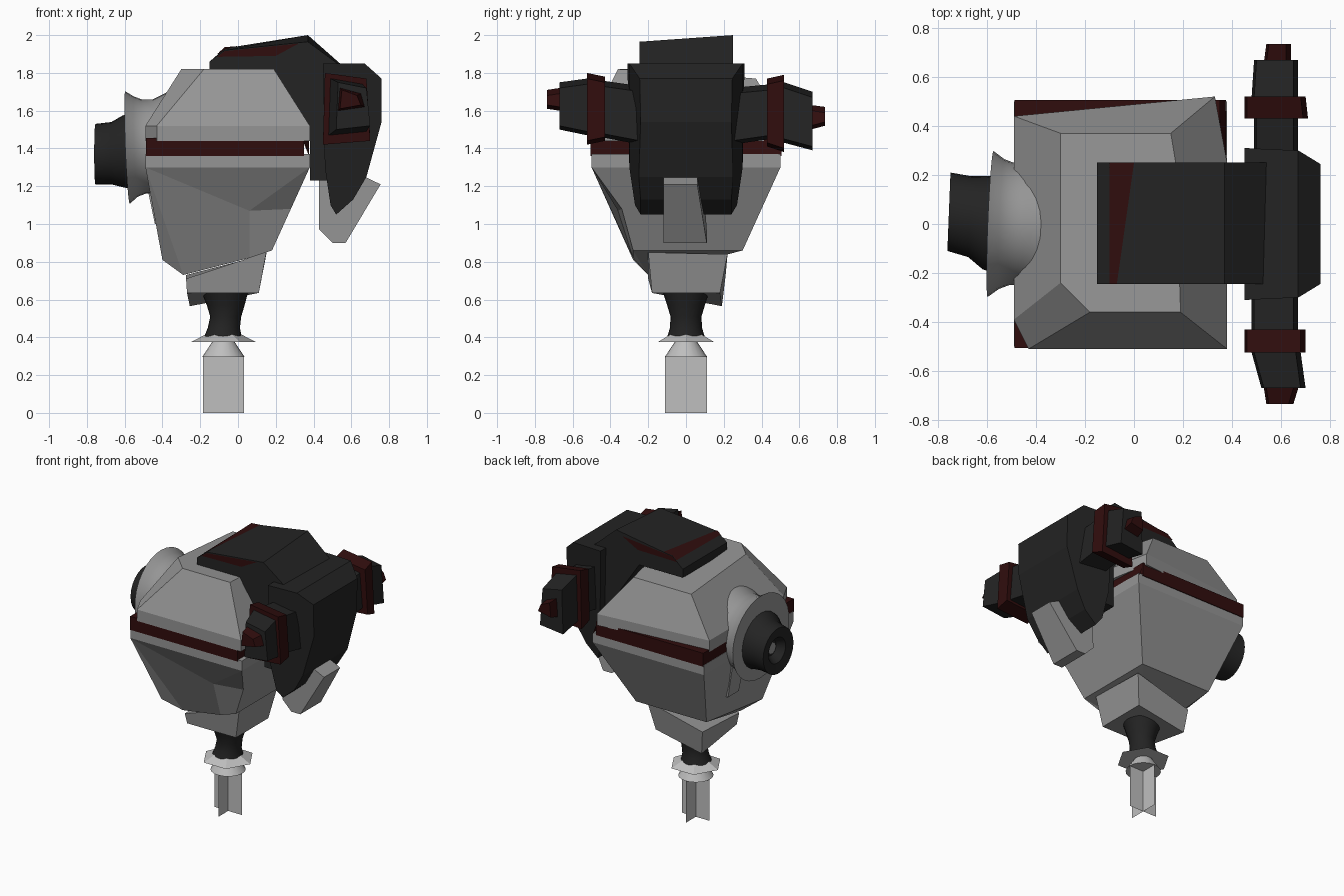
import bpy, bmesh, math
from mathutils import Vector


def material(name, r, g, b):
    m = bpy.data.materials.new(name)
    m.diffuse_color = (r, g, b, 1)
    return m


GREY = material("body grey", 0.30, 0.30, 0.30)
LIGHT = material("light grey", 0.52, 0.52, 0.52)
BLACK = material("black", 0.017, 0.017, 0.017)
RED = material("dark red", 0.030, 0.004, 0.004)


def make(name, verts, faces, mat, smooth=False):
    bm = bmesh.new()
    vs = [bm.verts.new(v) for v in verts]
    for f in faces:
        bm.faces.new([vs[i] for i in f])
    bmesh.ops.recalc_face_normals(bm, faces=bm.faces)
    me = bpy.data.meshes.new(name)
    bm.to_mesh(me)
    bm.free()
    me.materials.append(mat)
    ob = bpy.data.objects.new(name, me)
    bpy.context.collection.objects.link(ob)
    if smooth:
        bpy.ops.object.select_all(action='DESELECT')
        ob.select_set(True)
        bpy.context.view_layer.objects.active = ob
        bpy.ops.object.shade_smooth_by_angle(angle=math.radians(40))
    return ob


def loft(name, rings, mat, smooth=False, caps=True):
    """Skin a stack of rings that share one point count."""
    n = len(rings[0])
    faces = [(k * n + i, k * n + (i + 1) % n, (k + 1) * n + (i + 1) % n, (k + 1) * n + i)
             for k in range(len(rings) - 1) for i in range(n)]
    if caps:
        faces += [tuple(range(n)), tuple(range((len(rings) - 1) * n, len(rings) * n))]
    return make(name, [p for r in rings for p in r], faces, mat, smooth)


def rect(x0, x1, y0, y1, z):
    return [(x0, y0, z), (x1, y0, z), (x1, y1, z), (x0, y1, z)]


def lathe(name, axis, stations, sides, mat, smooth=True, caps=True):
    """Stations are (centre, radius); rings stand across the axis."""
    q = Vector(axis).to_track_quat('Z', 'Y')
    rings = []
    for c, r in stations:
        rings.append([Vector(c) + q @ Vector((r * math.cos(a), r * math.sin(a), 0))
                      for a in (2 * math.pi * i / sides for i in range(sides))])
    return loft(name, rings, mat, smooth, caps)


def extrude(name, profile, y0, y1, mat):
    return loft(name, [[(x, y, z) for x, z in profile] for y in (y0, y1)], mat)


# Upper shell: faceted cap with one chamfered front corner
low = [(-.49, -.39), (-.43, -.51), (.38, -.51), (.38, .25), (.33, .52), (-.49, .44)]
top = [(-.30, -.24, 1.82), (-.18, -.36, 1.82), (.19, -.36, 1.82), (.17, .25, 1.78),
       (.15, .37, 1.77), (-.30, .37, 1.77)]
loft("upper_shell", [[(x, y, 1.44) for x, y in low], [(x, y, 1.52) for x, y in low], top], GREY)

# Red band round the middle
loft("middle_band", [rect(-.488, .35, -.505, .505, 1.36), rect(-.488, .35, -.505, .505, 1.455)], RED)
make("band_side", [(.376, .505, 1.36), (.34, .505, 1.45), (.376, -.2, 1.45), (.376, -.2, 1.36)],
     [(0, 1, 2, 3)], RED)

# Lower shell: faceted, narrowing to the neck
lower = rect(-.49, .38, -.5, .5, 1.37) + rect(-.49, .38, -.5, .5, 1.30) + [
    (.06, -.36, 1.07), (.28, -.34, 1.08), (-.29, -.20, .73), (.06, -.28, .82),
    (.18, -.28, .86), (-.40, -.28, .81), (.28, .34, 1.08), (.18, .30, .86), (-.37, .30, .86)]
make("lower_shell", lower, [
    (0, 1, 2, 3), (0, 1, 5, 4), (1, 2, 6, 5), (2, 3, 7, 6), (3, 0, 4, 7),
    (4, 5, 8), (5, 9, 8), (8, 9, 12, 11), (4, 8, 11, 10), (4, 10, 13),
    (5, 6, 14, 9), (9, 14, 15, 12), (6, 15, 14), (6, 7, 16, 15),
    (7, 4, 13, 16), (10, 11, 12), (10, 12, 15), (10, 15, 16), (10, 16, 13)], GREY)

# Side knob: flared grey dish and hollow black hub
lathe("side_dish", (-1, .04, -.04), [
    ((-.30, 0, 1.41), .29), ((-.37, 0, 1.41), .285), ((-.44, 0, 1.41), .25),
    ((-.50, 0, 1.41), .25), ((-.54, 0, 1.41), .265), ((-.585, 0, 1.405), .298),
    ((-.585, 0, 1.405), .19)], 32, GREY)
lathe("side_hub", (-1, .04, .0), [
    ((-.56, 0, 1.385), .20), ((-.61, .005, 1.385), .19), ((-.67, .03, 1.375), .165),
    ((-.755, .05, 1.37), .16), ((-.745, .05, 1.37), .09), ((-.69, .04, 1.37), .055)], 24, BLACK)
lathe("hub_core", (-1, .04, 0), [((-.68, .04, 1.37), .04), ((-.70, .04, 1.37), .04)], 16, GREY)
loft("side_lug", [rect(-.44, -.38, .04, .16, 1.0), rect(-.488, -.40, .04, .18, 1.23),
                  rect(-.45, -.40, .05, .17, 1.285)], GREY)

# Neck block
loft("neck_block", [
    [(-.27, -.18, .635), (.11, -.18, .635), (.11, .18, .635), (-.255, .19, .565)],
    [(-.275, -.20, .71), (.15, -.20, .85), (.15, .22, .84), (-.275, .21, .73)]], GREY)

# Pinched black neck
lathe("neck_tube", (0, 0, 1), [
    ((-.08, 0, .40), .10), ((-.075, 0, .45), .085), ((-.065, 0, .51), .082),
    ((-.065, 0, .57), .10), ((-.07, 0, .645), .125)], 20, BLACK)

# Collar: six-sided flange above a small cone
lathe("collar_flange", (0, 0, 1), [((-.077, 0, .375), .172), ((-.077, 0, .415), .095)], 6, LIGHT, False)
lathe("collar_cone", (0, 0, 1), [((-.077, 0, .295), .113), ((-.077, 0, .375), .06)], 20, LIGHT)

# Stem: two crossed flat blades
make("stem_blade_x", [(-.185, 0, 0), (.032, 0, 0), (.032, 0, .30), (-.185, 0, .30)], [(0, 1, 2, 3)], LIGHT)
make("stem_blade_y", [(-.077, -.11, 0), (-.077, .11, 0), (-.077, .11, .30), (-.077, -.11, .30)],
     [(0, 1, 2, 3)], LIGHT)

# Black top cover, higher toward the back
cover = [(-.15, 1.80), (-.15, 1.86), (-.07, 1.92), (.37, 1.965), (.54, 1.84), (.54, 1.23),
         (.38, 1.23), (.38, 1.52), (.19, 1.80)]
lift = [0, 0, .01, .035, .01, 0, 0, 0, 0]
loft("top_cover", [[(x, -.245, z) for x, z in cover],
                   [(x, .25, z + d) for (x, z), d in zip(cover, lift)]], BLACK)

# Red inlays on the cover: sloped front edge and both sides
make("cover_stripe", [(-.10, -.245, 1.903), (-.07, -.245, 1.925), (0, .25, 1.942),
                      (-.07, .25, 1.936), (-.10, .25, 1.91)], [(0, 1, 2, 3, 4)], RED)
for side, y, dz in (("front", -.249, 0), ("back", .254, .015)):
    make("cover_flash_" + side, [(x, y, z + dz) for x, z in
                                 ((-.11, 1.885), (-.07, 1.915), (.32, 1.955), (.20, 1.89))],
         [(0, 1, 2, 3)], RED)

# Black side shield, tapering to a point below
shield = [(.45, 1.85, .31), (.67, 1.85, .30), (.76, 1.77, .245), (.76, 1.54, .24),
          (.68, 1.25, .25), (.61, 1.13, .24), (.52, 1.05, .24), (.49, 1.10, .27), (.46, 1.30, .30)]
loft("side_shield", [[(x, s * w, z) for x, z, w in shield] for s in (-1, 1)], BLACK)

# Grey fin under the shield
fin = [(.43, 1.24), (.43, .97), (.50, .90), (.57, .90), (.755, 1.21), (.65, 1.26)]
wide = [.09, .11, .11, .11, .06, .06]
loft("lower_fin", [[(x, -.12, z) for x, z in fin],
                   [(x, w, z) for (x, z), w in zip(fin, wide)]], GREY)


# Arms: each piece is a slanted box along y (x, z range at the inner and outer end)
def arm_piece(name, y0, y1, inner, outer, mat):
    rings = [[(a, y, c), (b, y, c + .02), (b - .02, y, d - .03), (a + .01, y, d)]
             for y, (a, b, c, d) in ((y0, inner), (y1, outer))]
    loft(name, rings, mat)


arms = {
    "front": (-1, [("base", .24, .45, (.48, .67, 1.42, 1.73), (.48, .67, 1.46, 1.76), BLACK),
                   ("ring", .43, .525, (.45, .70, 1.44, 1.78), (.45, .70, 1.42, 1.80), RED),
                   ("tip", .525, .67, (.48, .68, 1.47, 1.77), (.52, .70, 1.50, 1.75), BLACK),
                   ("end", .67, .735, (.53, .67, 1.60, 1.72), (.54, .65, 1.61, 1.71), RED)]),
    "back": (1, [("base", .24, .45, (.49, .67, 1.42, 1.72), (.49, .67, 1.45, 1.74), BLACK),
                 ("ring", .43, .52, (.45, .71, 1.41, 1.77), (.45, .70, 1.38, 1.79), RED),
                 ("tip", .52, .67, (.48, .67, 1.43, 1.75), (.49, .67, 1.39, 1.70), BLACK),
                 ("end", .66, .735, (.53, .64, 1.50, 1.63), (.54, .64, 1.52, 1.62), RED)])}
for side, (s, pieces) in arms.items():
    for part, y0, y1, inner, outer, mat in pieces:
        arm_piece(f"{side}_arm_{part}", s * y0, s * y1, inner, outer, mat)
